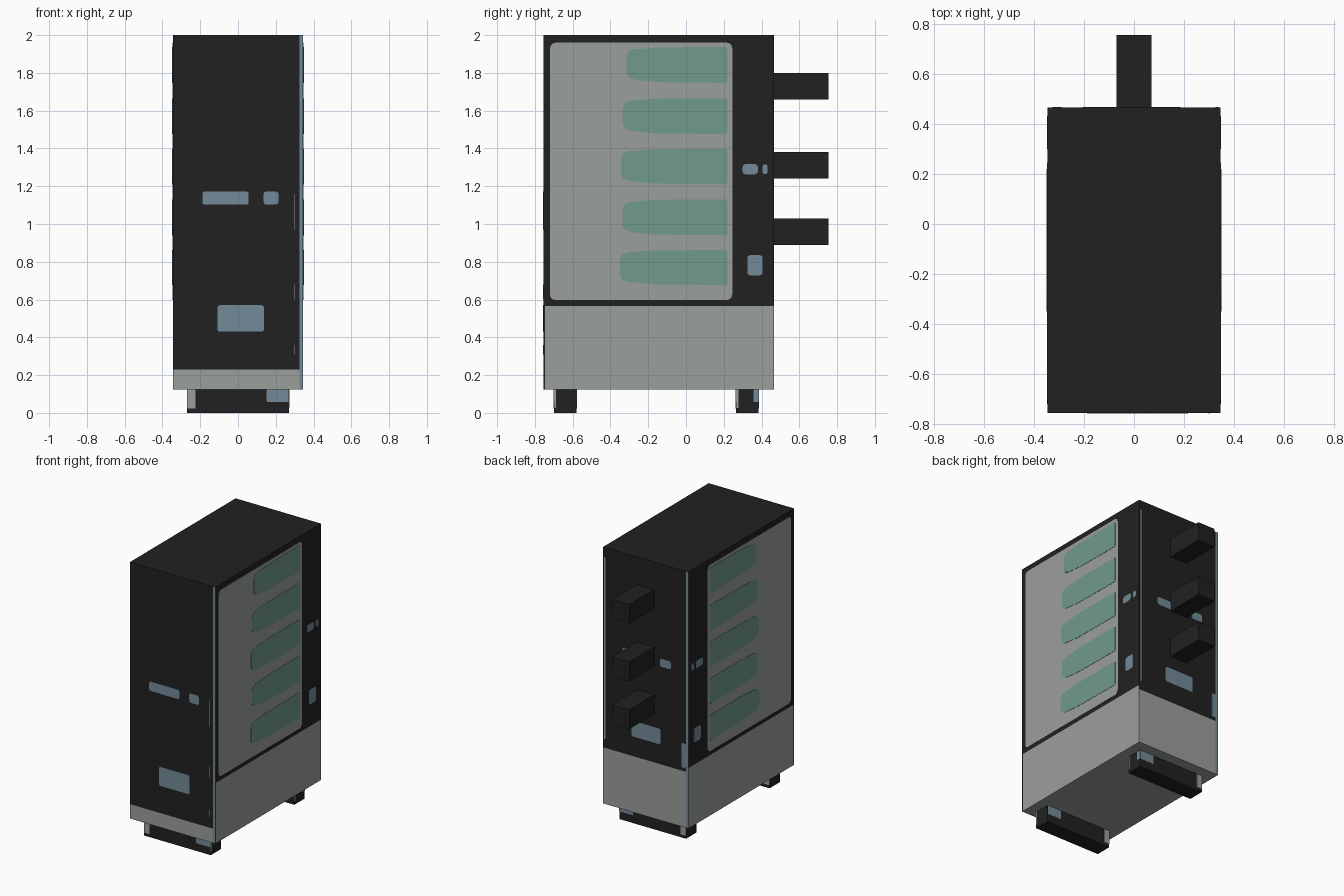
import bpy, bmesh, math

if "Cube" in bpy.data.objects:
    bpy.data.objects.remove(bpy.data.objects["Cube"])

def mat(name, rgb):
    m = bpy.data.materials.new(name)
    m.diffuse_color = (*rgb, 1)
    m.use_nodes = True
    m.node_tree.nodes["Principled BSDF"].inputs["Base Color"].default_value = m.diffuse_color
    return m

DARK = mat("charcoal", (0.0152, 0.0152, 0.0152))
GREY = mat("warm grey", (0.328, 0.348, 0.325))
BLUE = mat("slate blue", (0.171, 0.254, 0.314))
TEAL = mat("sea green", (0.162, 0.328, 0.254))

HX, Y0, Y1, Z0, Z1 = 0.345, -0.755, 0.465, 0.125, 2.0

def finish(bm, name, mats):
    bmesh.ops.recalc_face_normals(bm, faces=bm.faces)
    me = bpy.data.meshes.new(name)
    bm.to_mesh(me)
    bm.free()
    ob = bpy.data.objects.new(name, me)
    bpy.context.collection.objects.link(ob)
    for m in mats:
        me.materials.append(m)
    return ob

def box_bm(x0, x1, y0, y1, z0, z1):
    bm = bmesh.new()
    bmesh.ops.create_cube(bm, size=1)
    for v in bm.verts:
        v.co = (x1 if v.co.x > 0 else x0, y1 if v.co.y > 0 else y0, z1 if v.co.z > 0 else z0)
    return bm

def rounded(u0, u1, v0, v1, r):
    """Outline of a rounded rectangle."""
    pts = []
    for i, (cu, cv) in enumerate([(u1 - r, v1 - r), (u0 + r, v1 - r), (u0 + r, v0 + r), (u1 - r, v0 + r)]):
        for k in range(4):
            a = math.radians(90 * i + 30 * k)
            pts.append((cu + r * math.cos(a), cv + r * math.sin(a)))
    return pts

def plate(name, side, pts, m, lift=0.002, base=None):
    """Thin plate on one side; pts are (x, z) for front/back, (y, z) for left/right."""
    if base is None:
        base = {"front": Y0, "back": Y1, "right": HX, "left": -HX}[side]
    s = -1 if side in ("front", "left") else 1
    bm = bmesh.new()
    rings = []
    for d in (-0.001, lift):
        w = base + s * d
        rings.append([bm.verts.new((u, w, v) if side in ("front", "back") else (w, u, v)) for u, v in pts])
    bm.faces.new(rings[0])
    bm.faces.new(rings[1])
    n = len(pts)
    for i in range(n):
        j = (i + 1) % n
        bm.faces.new((rings[0][i], rings[0][j], rings[1][j], rings[1][i]))
    return finish(bm, name, [m])

# Cabinet body, cut into bands and coloured by direction and height
bm = box_bm(-HX, HX, Y0, Y1, Z0, Z1)
for co, no in [((0, 0, 0.23), (0, 0, 1)), ((0, 0, 0.535), (0, 0, 1)), ((0, 0, 0.567), (0, 0, 1)),
               ((0.325, 0, 0), (1, 0, 0)), ((-0.325, 0, 0), (1, 0, 0)), ((0, -0.747, 0), (0, 1, 0))]:
    bmesh.ops.bisect_plane(bm, geom=bm.verts[:] + bm.edges[:] + bm.faces[:], plane_co=co, plane_no=no)
bm.normal_update()
for f in bm.faces:
    c, n = f.calc_center_median(), f.normal
    idx = 0
    if n.z < -0.5:
        idx = 1
    elif n.y < -0.5:
        idx = 2 if c.x > 0.325 else (1 if c.z < 0.23 else 0)
    elif n.y > 0.5:
        idx = 2 if c.x < -0.325 else (1 if c.z < 0.535 else 0)
    elif abs(n.x) > 0.5:
        idx = 1 if c.z < 0.567 and c.y > -0.747 else 0
    f.material_index = idx
finish(bm, "cabinet_body", [DARK, GREY, BLUE])

# Side panels with shelf windows and small labels
for side in ("right", "left"):
    plate(side + "_panel", side, rounded(-0.72, 0.245, 0.597, 1.96, 0.03), GREY)
    for i, (y, z0, z1) in enumerate([(-0.35, 0.677, 0.862), (-0.335, 0.94, 1.13), (-0.345, 1.21, 1.397),
                                     (-0.335, 1.476, 1.665), (-0.315, 1.747, 1.937)]):
        pts = [(y, z0 + 0.05), (y + 0.012, z0 + 0.03), (y + 0.04, z0 + 0.018), (y + 0.17, z0 + 0.004),
               (0.21, z0), (0.22, z0 + 0.01), (0.22, z1 - 0.01), (0.21, z1),
               (y + 0.17, z1 - 0.002), (y + 0.04, z1 - 0.012), (y + 0.012, z1 - 0.022), (y, z1 - 0.05)]
        plate(f"{side}_shelf_window_{i + 1}", side, pts, TEAL, 0.004)
    for i, r in enumerate([(0.30, 0.38, 1.263, 1.317, 0.015), (0.405, 0.432, 1.265, 1.315, 0.01),
                           (0.325, 0.405, 0.728, 0.835, 0.015)]):
        plate(f"{side}_label_{i + 1}", side, rounded(*r), BLUE)

# Front labels and thin seam dashes
for i, r in enumerate([(-0.188, 0.056, 1.103, 1.172, 0.012), (0.135, 0.215, 1.103, 1.172, 0.015),
                       (-0.108, 0.137, 0.43, 0.57, 0.012)]):
    plate(f"front_label_{i + 1}", "front", rounded(*r), BLUE)
for i, (a, b) in enumerate([(0.97, 1.16), (0.6, 0.68), (0.31, 0.36)]):
    plate(f"front_seam_{i + 1}", "front", rounded(0.298, 0.303, a, b, 0.002), GREY)

# Back labels, seam and corner patch
for i, r in enumerate([(-0.06, 0.185, 1.25, 1.31, 0.012), (-0.205, -0.115, 1.25, 1.31, 0.015),
                       (-0.12, 0.115, 0.68, 0.795, 0.012)]):
    plate(f"back_label_{i + 1}", "back", rounded(*r), BLUE)
plate("back_seam", "back", rounded(0.325, 0.337, 0.6, 1.93, 0.003), GREY)
plate("back_corner_patch", "back", rounded(-0.326, -0.29, 0.56, 0.74, 0.01), BLUE)

# Rear pegs
for i, (a, b) in enumerate([(0.89, 1.03), (1.24, 1.38), (1.66, 1.80)]):
    finish(box_bm(-0.07, 0.07, Y1, 0.755, a, b), f"rear_peg_{i + 1}", [DARK])

# Feet with painted ends
for name, y0, y1 in [("front_foot", -0.70, -0.58), ("rear_foot", 0.265, 0.385)]:
    finish(box_bm(-0.27, 0.27, y0, y1, 0, Z0), name, [DARK])
    for side, base in (("front", y0), ("back", y1)):
        plate(f"{name}_{side}_grey", side, rounded(-0.27, -0.225, 0.022, 0.125, 0.004), GREY, 0.002, base)
        plate(f"{name}_{side}_blue", side, rounded(0.152, 0.268, 0.057, 0.125, 0.006), BLUE, 0.002, base)
    plate(name + "_end_grey", "right", rounded(y0, y0 + 0.012, 0.025, 0.125, 0.003), GREY, 0.002, 0.27)
plate("rear_foot_end_blue", "right", rounded(0.357, 0.385, 0.057, 0.125, 0.005), BLUE, 0.002, 0.27)
